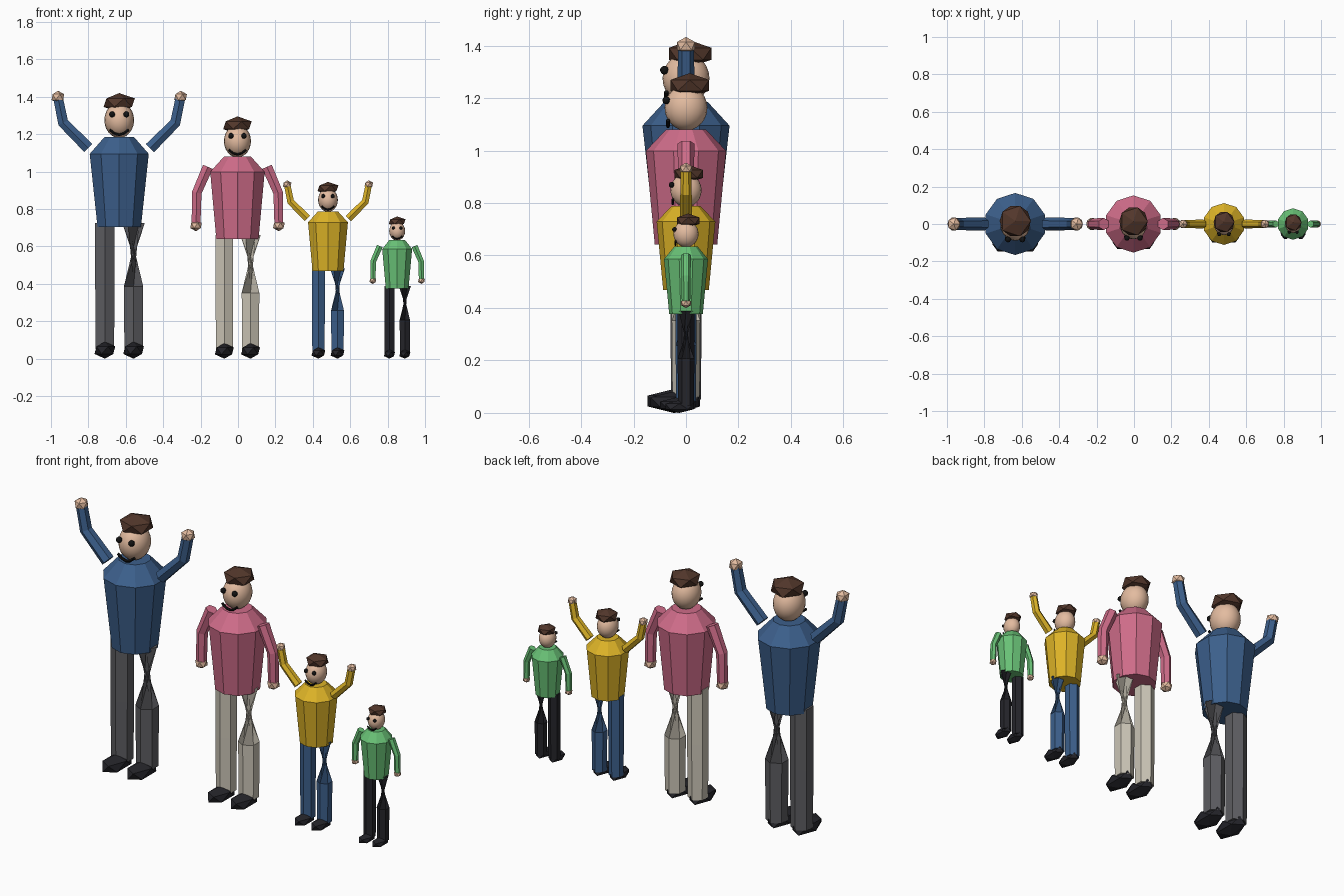
import bpy, bmesh, math
from mathutils import Vector

if "Cube" in bpy.data.objects:
    bpy.data.objects.remove(bpy.data.objects["Cube"])


def material(name, r, g, b):
    m = bpy.data.materials.new(name)
    m.diffuse_color = (r, g, b, 1)
    m.use_nodes = True
    m.node_tree.nodes["Principled BSDF"].inputs["Base Color"].default_value = m.diffuse_color
    return m


BLUE = material("blue cloth", .045, .115, .26)
PINK = material("pink cloth", .62, .15, .25)
YELLOW = material("yellow cloth", .72, .45, .02)
GREEN = material("green cloth", .14, .53, .18)
GREY = material("grey cloth", .11, .11, .12)
BEIGE = material("beige cloth", .60, .56, .47)
DARK = material("dark charcoal", .018, .018, .023)
SKIN = material("skin", .77, .50, .35)
HAIR = material("brown hair", .085, .038, .024)
BLACK = material("black", .006, .006, .006)


def finish(name, bm, mat, smooth=False):
    bmesh.ops.recalc_face_normals(bm, faces=bm.faces)
    me = bpy.data.meshes.new(name)
    bm.to_mesh(me)
    bm.free()
    me.materials.append(mat)
    for p in me.polygons:
        p.use_smooth = smooth
    ob = bpy.data.objects.new(name, me)
    bpy.context.collection.objects.link(ob)
    return ob


def loft(name, rings, mat):
    """Skin a list of equal vertex rings and cap both ends."""
    bm = bmesh.new()
    vs = [[bm.verts.new(p) for p in ring] for ring in rings]
    n = len(vs[0])
    for a, b in zip(vs, vs[1:]):
        for i in range(n):
            j = (i + 1) % n
            bm.faces.new((a[i], a[j], b[j], b[i]))
    bm.faces.new(vs[0][::-1])
    bm.faces.new(vs[-1])
    return finish(name, bm, mat)


def flat_ring(x, z, r, n, turn=0):
    return [(x + r * math.sin(turn + math.tau * i / n),
             r * math.cos(turn + math.tau * i / n), z) for i in range(n)]


def tube(name, pts, radii, n, mat):
    """Tube along a path in the xz plane, mitred at the bends."""
    pts = [Vector(p) for p in pts]
    side = Vector((0, 1, 0))
    rings = []
    for k, p in enumerate(pts):
        d1 = (p - pts[k - 1]).normalized() if k else Vector()
        d2 = (pts[k + 1] - p).normalized() if k < len(pts) - 1 else Vector()
        u = (d1 + d2).normalized().cross(side)
        rings.append([p + radii[k] * (side * math.cos(math.tau * i / n) + u * math.sin(math.tau * i / n))
                      for i in range(n)])
    return loft(name, rings, mat)


def faceted_ball(name, centre, half, mat):
    """Twenty-sided ball fitted to the given half sizes."""
    bm = bmesh.new()
    bmesh.ops.create_icosphere(bm, subdivisions=1, radius=1)
    ext = [max(abs(v.co[a]) for v in bm.verts) for a in range(3)]
    for v in bm.verts:
        v.co = [centre[a] + v.co[a] / ext[a] * half[a] for a in range(3)]
    return finish(name, bm, mat)


def round_ball(name, centre, half, mat, n=20):
    bm = bmesh.new()
    bmesh.ops.create_uvsphere(bm, u_segments=n, v_segments=n // 2 + 2, radius=1)
    for v in bm.verts:
        v.co = [centre[a] + v.co[a] * half[a] for a in range(3)]
    return finish(name, bm, mat, True)


RAISED = [(.116, .793), (.211, .888), (.231, .985)]
LOWERED = [(.122, .792), (.168, .685), (.171, .55)]


def person(tag, x, h, shoulder, hem, shirt, trousers, arm):
    # torso
    loft(tag + "_torso", [flat_ring(x, z * h, r, 10) for z, r in
         ((.495, hem), (.771, shoulder), (.834, .059 * h))], shirt)
    # head, hair and face
    round_ball(tag + "_head", (x, 0, .898 * h), (.056 * h, .063 * h, .067 * h), SKIN)
    faceted_ball(tag + "_hair", (x, .011 * h, .964 * h), (.059 * h, .057 * h, .036 * h), HAIR)
    smile = [(x + t * .036 * h, 0, (.843 + .019 * t * t) * h) for t in (-1, -.5, 0, .5, 1)]
    mouth = tube(tag + "_mouth", smile, [.0055 * h] * 5, 6, BLACK)
    mouth.location.y = -.053 * h
    for s, side in ((-1, "right"), (1, "left")):
        round_ball(f"{tag}_{side}_eye", (x + s * .027 * h, -.058 * h, .92 * h), [.0115 * h] * 3, BLACK, 10)
        # arm and hand
        path = [(x + s * a * h, 0, z * h) for a, z in arm]
        tube(f"{tag}_{side}_arm", path, [.025 * h, .023 * h, .021 * h], 6, shirt)
        faceted_ball(f"{tag}_{side}_hand", path[-1], [.024 * h] * 3, SKIN)
        # leg: the left thigh is twisted between hip and knee
        lx = x + s * .054 * h
        turn = math.radians(150) if s > 0 else 0
        loft(f"{tag}_{side}_leg", [flat_ring(lx, .51 * h, .042 * h, 6, turn),
             flat_ring(lx, .272 * h, .042 * h, 6), flat_ring(lx, .036 * h, .040 * h, 6)], trousers)
        # shoe
        faceted_ball(f"{tag}_{side}_shoe", (lx, -.033 * h, .032 * h), (.039 * h, .071 * h, .032 * h), DARK)


person("tall_adult", -.635, 1.42, .166, .122, BLUE, GREY, RAISED)
person("short_adult", -.003, 1.295, .153, .119, PINK, BEIGE, LOWERED)
person("older_child", .481, .945, .112, .087, YELLOW, BLUE, RAISED)
person("younger_child", .851, .76, .084, .064, GREEN, DARK, LOWERED)
